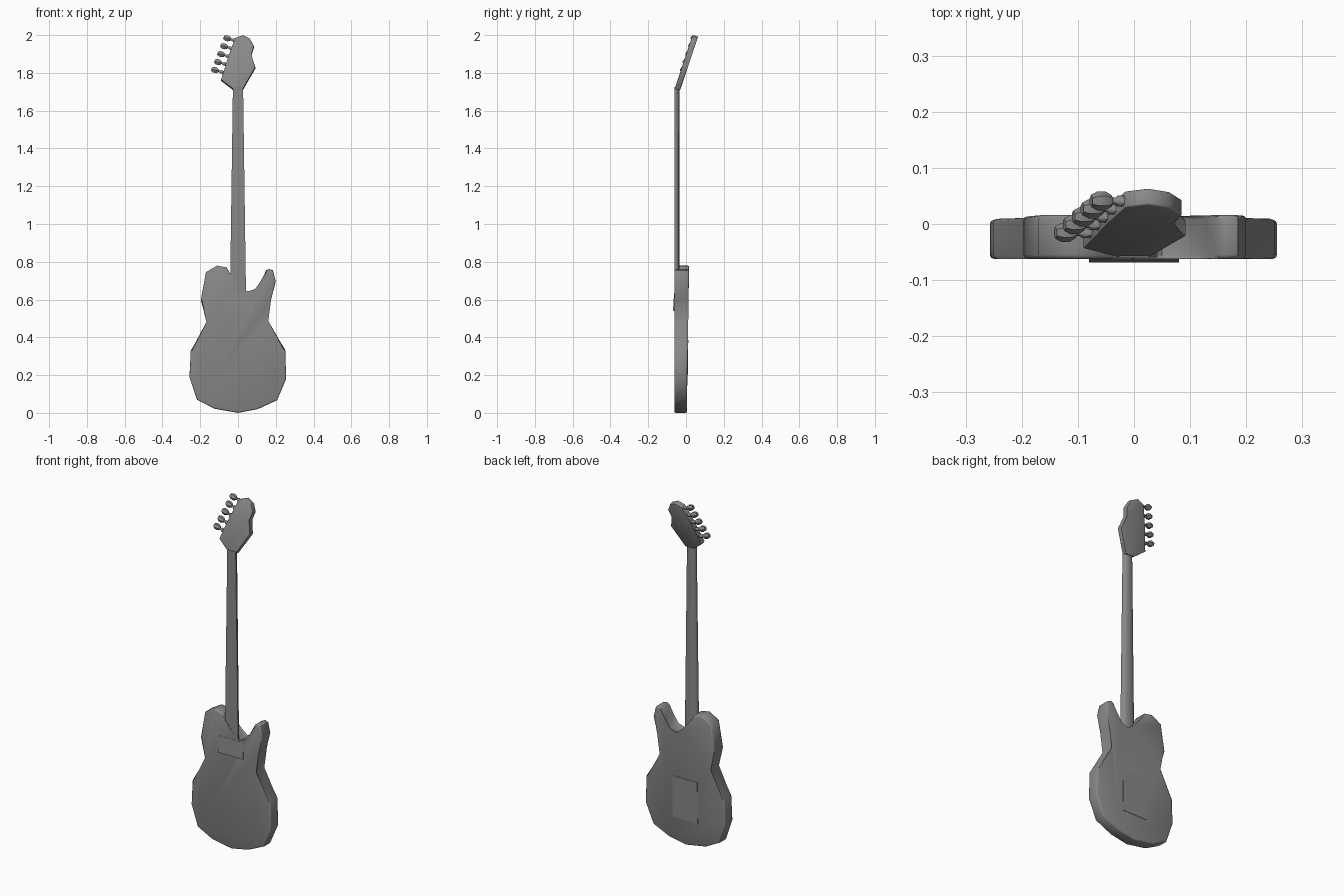
import bpy, bmesh, math
from mathutils import Vector

if "Cube" in bpy.data.objects:
    bpy.data.objects.remove(bpy.data.objects["Cube"], do_unlink=True)

grey = bpy.data.materials.new("plain grey")
grey.use_nodes = True
COLOUR = (0.25, 0.25, 0.25, 1)
grey.diffuse_color = COLOUR
grey.node_tree.nodes["Principled BSDF"].inputs["Base Color"].default_value = COLOUR


def loft(name, rings, bevel=0.0, angle=50):
    """Closed solid through matching rings of points, with capped ends."""
    bm = bmesh.new()
    loops = [[bm.verts.new(p) for p in ring] for ring in rings]
    n = len(loops[0])
    for a, b in zip(loops, loops[1:]):
        for i in range(n):
            j = (i + 1) % n
            bm.faces.new((a[i], a[j], b[j], b[i]))
    caps = [bm.faces.new(loops[0][::-1]), bm.faces.new(loops[-1])]
    if bevel:
        rim = {e for f in caps for e in f.edges}
        bmesh.ops.bevel(bm, geom=list(rim), offset=bevel, segments=2,
                        profile=0.5, affect="EDGES", clamp_overlap=True)
    bmesh.ops.recalc_face_normals(bm, faces=bm.faces)
    mesh = bpy.data.meshes.new(name)
    bm.to_mesh(mesh)
    bm.free()
    mesh.materials.append(grey)
    ob = bpy.data.objects.new(name, mesh)
    bpy.context.collection.objects.link(ob)
    bpy.ops.object.select_all(action="DESELECT")
    ob.select_set(True)
    bpy.context.view_layer.objects.active = ob
    bpy.ops.object.shade_smooth_by_angle(angle=math.radians(angle))
    return ob


def tube(name, start, end, profile, sides=8):
    """Turned part: profile holds (fraction along axis, radius) pairs."""
    start, end = Vector(start), Vector(end)
    axis = end - start
    u = axis.cross(Vector((0, 1, 0))).normalized()
    v = axis.cross(u).normalized()
    rings = []
    for t, r in profile:
        c = start + axis * t
        rings.append([c + r * (u * math.cos(k) + v * math.sin(k))
                      for k in (math.tau * (i + 0.5) / sides for i in range(sides))])
    return loft(name, rings)


def back_y(z):
    return 0.004 + 0.016 * z


# Body: slab with two uneven horns, slightly thicker toward the top
outline = [
    (-0.11, 0.78), (-0.17, 0.745), (-0.197, 0.595), (-0.16, 0.48),
    (-0.25, 0.33), (-0.257, 0.19), (-0.217, 0.07), (-0.125, 0.022),
    (0, 0), (0.105, 0.02), (0.207, 0.067), (0.255, 0.18), (0.25, 0.335),
    (0.153, 0.485), (0.175, 0.6), (0.2, 0.695), (0.185, 0.755),
    (0.165, 0.762), (0.148, 0.755), (0.127, 0.695), (0.095, 0.65),
    (0.05, 0.635), (0.01, 0.665), (-0.04, 0.735), (-0.06, 0.77)]
loft("body", [[(x, -0.062, z) for x, z in outline],
              [(x, back_y(z), z) for x, z in outline]], bevel=0.007)

# Neck: flat fingerboard with a rounded back, tapering upward
rings = []
for z, w in ((0.58, 0.043), (1.725, 0.027)):
    arc = [(-w * math.cos(math.pi * i / 6), -0.05 + 0.015 * math.sin(math.pi * i / 6), z)
           for i in range(7)]
    rings.append([(-w, -0.06, z)] + arc + [(w, -0.06, z)])
loft("neck", rings)

# Wedge plate at the foot of the neck
loft("neck_plate", [[(x, -0.063, 0.635), (x, -0.06, 0.635), (x, -0.06, 0.54), (x, -0.069, 0.54)]
                    for x in (-0.08, 0.08)], angle=20)

# Cover plate on the back of the body
loft("back_cover", [[(x, back_y(z) + d, z) for x, z in
                     ((-0.08, 0.145), (0.08, 0.145), (0.08, 0.385), (-0.08, 0.385))]
                    for d in (-0.003, 0.002)], angle=20)


# Headstock: tilted backward
def head_y(z):
    return -0.059 + 0.335 * (z - 1.72)


head = [(-0.027, 1.717), (-0.09, 1.765), (-0.05, 1.89), (-0.016, 1.985), (0.025, 2.0),
        (0.063, 1.982), (0.085, 1.94), (0.068, 1.897), (0.092, 1.83), (0.027, 1.717)]
loft("headstock", [[(x, head_y(z), z) for x, z in head],
                   [(x, head_y(z) + 0.029, z - 0.008) for x, z in head]], bevel=0.003)

# Tuning pegs along the slanted edge of the headstock
for i in range(5):
    t = i / 4
    x, z = -0.122 + 0.064 * t, 1.815 + 0.168 * t
    y = head_y(z) + 0.012
    out = Vector((-0.96, 0, 0.28))
    c = Vector((x, y, z))
    tube("peg_shaft_%d" % (i + 1), c, c - out * 0.06,
         ((0, 0.006), (0.45, 0.006), (0.5, 0.01), (0.8, 0.01), (1, 0.006)), 6)
    tube("peg_knob_%d" % (i + 1), c + out * 0.019, c - out * 0.019,
         ((0, 0.011), (0.3, 0.017), (0.7, 0.017), (1, 0.01)), 6)
